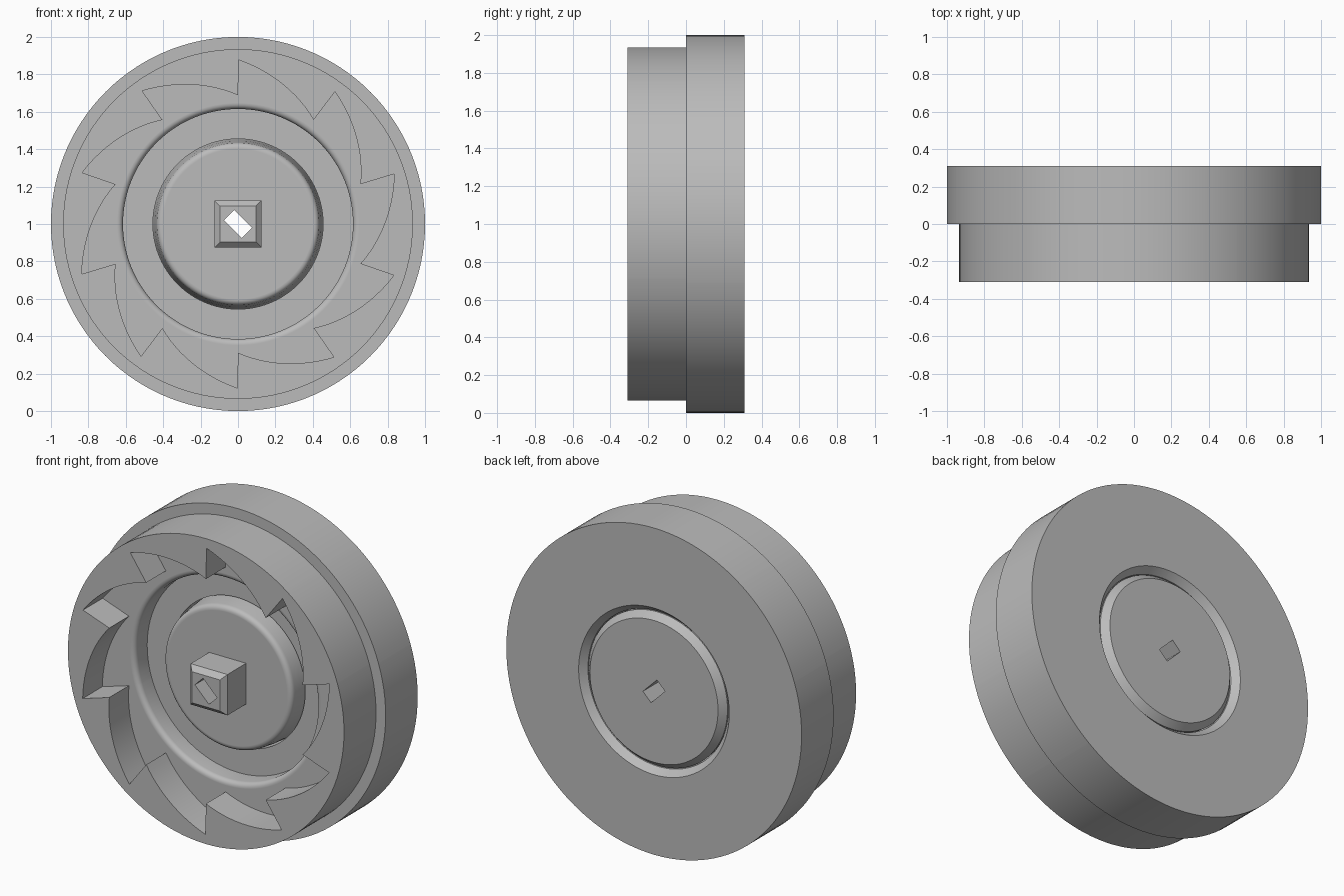
import bpy
import bmesh
from math import sin, cos, pi, radians

cube = bpy.data.objects.get("Cube")
if cube:
    bpy.data.objects.remove(cube, do_unlink=True)

grey = bpy.data.materials.new("plain grey")
grey.use_nodes = True
colour = (0.5, 0.5, 0.5, 1)
grey.diffuse_color = colour
grey.node_tree.nodes["Principled BSDF"].inputs["Base Color"].default_value = colour


def circle(r):
    return lambda a, t: r


def rectangle(half_a, half_b, turn=0.0):
    """Radius of a turned rectangle at each angle."""
    def radius(a, t):
        return 1 / max(abs(cos(a - turn)) / half_a, abs(sin(a - turn)) / half_b)
    return radius


def ratchet(inner, outer):
    """Radius climbs along each tooth, then drops back."""
    return lambda a, t: inner + (outer - inner) * t


def fillet(r, y, size, dr, dy, steps=5):
    """Quarter-round rings from the wall to the flat, centred on (r, y)."""
    angles = [pi / 2 * i / steps for i in range(steps + 1)]
    return [(circle(r + dr * size * cos(a)), y + dy * size * sin(a)) for a in angles]


def loft(name, columns, rings):
    """Closed solid around the y axis, through rings of (radius rule, y)."""
    bm = bmesh.new()
    loops = [[bm.verts.new((f(a, t) * cos(a), y, 1 + f(a, t) * sin(a)))
              for a, t in columns] for f, y in rings]
    n = len(columns)
    for k, low in enumerate(loops):
        high = loops[(k + 1) % len(loops)]
        for i in range(n):
            j = (i + 1) % n
            bm.faces.new((low[i], low[j], high[j], high[i]))
    bmesh.ops.recalc_face_normals(bm, faces=bm.faces)
    mesh = bpy.data.meshes.new(name)
    bm.to_mesh(mesh)
    bm.free()
    mesh.materials.append(grey)
    obj = bpy.data.objects.new(name, mesh)
    bpy.context.collection.objects.link(obj)
    bpy.ops.object.select_all(action='DESELECT')
    obj.select_set(True)
    bpy.context.view_layer.objects.active = obj
    bpy.ops.object.shade_smooth_by_angle(angle=radians(32))
    return obj


FRONT, BACK, FLOOR, HUB = -0.31, 0.31, -0.12, -0.10

# Housing: stepped drum with a ten-tooth recess and a rounded inner well
tooth_columns = [(radians(18 + 36 * k + 2.98 * i), i / 12)
                 for k in range(10) for i in range(13)]
teeth = ratchet(0.688, 0.877)
loft("ratchet_housing", tooth_columns, [
    (teeth, FLOOR), (teeth, FRONT),
    (circle(0.935), FRONT), (circle(0.935), 0), (circle(1), 0),
    (circle(1), BACK), (circle(0.51), BACK), (circle(0.475), 0.27),
    (circle(0.455), 0), (circle(0.615), 0),
    *fillet(0.645, FLOOR + 0.03, 0.03, -1, -1),
    (circle(0.648), FLOOR),
])

# Hub: flared disc with a chamfered square post and a slot right through
plain_columns = [(radians(3 * i), 0) for i in range(120)]
slot = rectangle(0.067, 0.0387, -pi / 4)
loft("hub_with_square_post", plain_columns, [
    (slot, FRONT), (rectangle(0.095, 0.095), FRONT),
    (rectangle(0.125, 0.125), FRONT + 0.03), (rectangle(0.125, 0.125), HUB),
    (circle(0.402), HUB),
    *reversed(fillet(0.405, HUB + 0.03, 0.03, 1, -1)),
    (circle(0.445), 0), (circle(0.47), 0.27),
    (circle(0.434), BACK), (slot, BACK),
])
